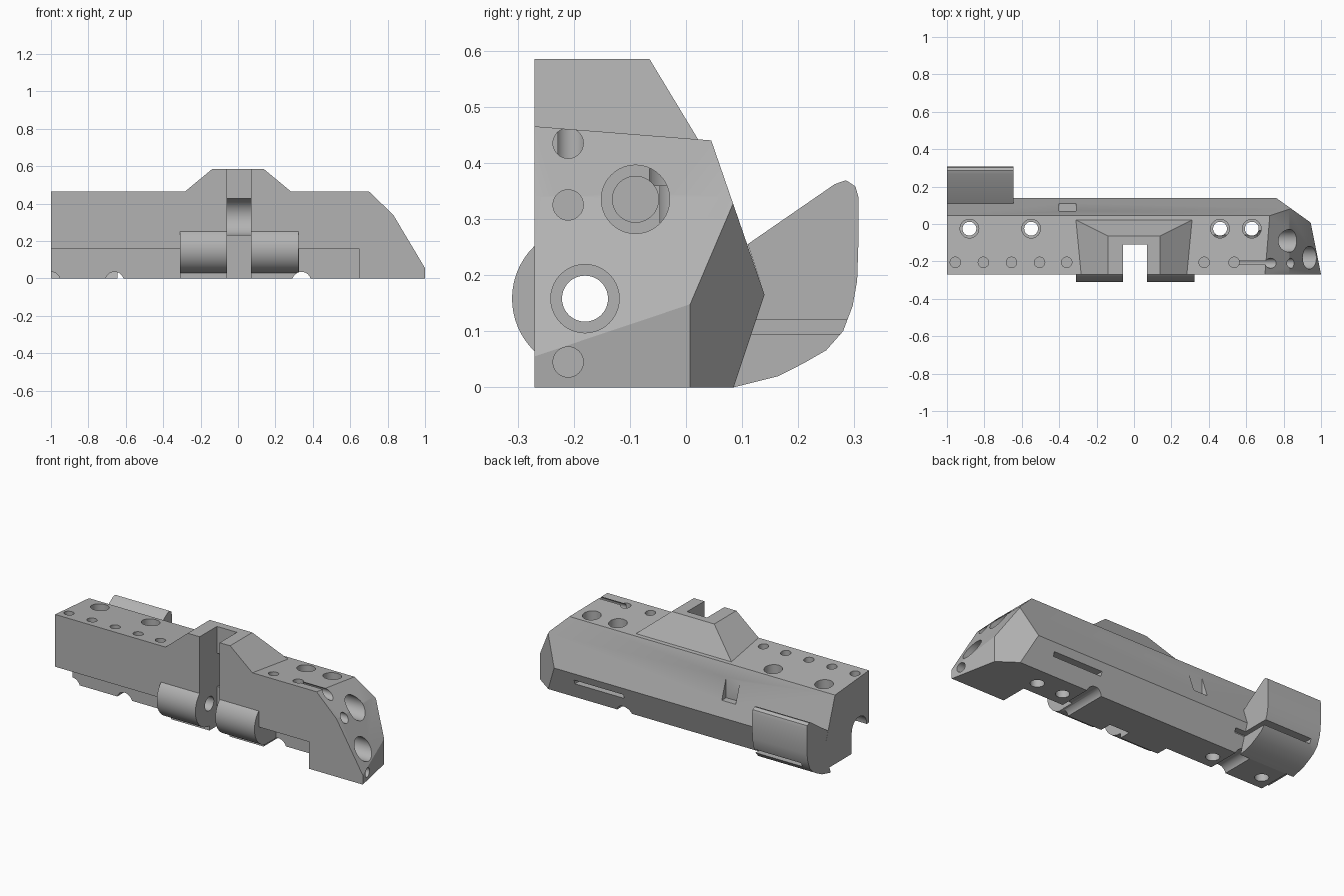
import bpy, bmesh, math
from mathutils import Vector

cube = bpy.data.objects.get("Cube")
if cube:
    bpy.data.objects.remove(cube, do_unlink=True)

grey = bpy.data.materials.new("plain_grey")
grey.use_nodes = True
grey.diffuse_color = (0.45, 0.45, 0.45, 1)
grey.node_tree.nodes["Principled BSDF"].inputs["Base Color"].default_value = (0.45, 0.45, 0.45, 1)


def finish(bm, name):
    bmesh.ops.recalc_face_normals(bm, faces=bm.faces)
    mesh = bpy.data.meshes.new(name)
    bm.to_mesh(mesh)
    bm.free()
    mesh.materials.append(grey)
    ob = bpy.data.objects.new(name, mesh)
    bpy.context.scene.collection.objects.link(ob)
    return ob


def prism(name, outline, x0, x1, planes=()):
    """Extrude a (y, z) outline along x, then trim it by planes."""
    bm = bmesh.new()
    face = bm.faces.new([bm.verts.new((x0, y, z)) for y, z in outline])
    out = bmesh.ops.extrude_face_region(bm, geom=[face])
    bmesh.ops.translate(bm, vec=(x1 - x0, 0, 0),
                        verts=[v for v in out["geom"] if isinstance(v, bmesh.types.BMVert)])
    for point, normal in planes:
        cut = bmesh.ops.bisect_plane(bm, geom=bm.verts[:] + bm.edges[:] + bm.faces[:],
                                     plane_co=point, plane_no=normal, clear_outer=True)
        edges = [e for e in cut["geom_cut"] if isinstance(e, bmesh.types.BMEdge)]
        bmesh.ops.contextual_create(bm, geom=edges)
    return finish(bm, name)


def box(name, x, y, z):
    return prism(name, [(y[0], z[0]), (y[1], z[0]), (y[1], z[1]), (y[0], z[1])], *x)


def rod(name, start, end, radius, sides=40):
    """Cylinder between two points."""
    a, b = Vector(start), Vector(end)
    bm = bmesh.new()
    bmesh.ops.create_cone(bm, cap_ends=True, segments=sides, radius1=radius,
                          radius2=radius, depth=(b - a).length)
    turn = Vector((0, 0, 1)).rotation_difference(b - a).to_matrix()
    bmesh.ops.rotate(bm, matrix=turn, verts=bm.verts)
    bmesh.ops.translate(bm, vec=(a + b) / 2, verts=bm.verts)
    return finish(bm, name)


def combine(target, tool, operation="DIFFERENCE", keep=False):
    mod = target.modifiers.new("join", "BOOLEAN")
    mod.object, mod.operation, mod.solver = tool, operation, "EXACT"
    bpy.context.view_layer.objects.active = target
    bpy.ops.object.modifier_apply(modifier=mod.name)
    if not keep:
        bpy.data.objects.remove(tool, do_unlink=True)


# Main block with the bevelled nose
body = prism("main_body",
             [(-.27, 0), (.085, 0), (.14, .165), (.045, .44), (-.27, .465)], -1, 1.1,
             [((.70, 0, .465), (.125, 0, .13)),
              ((.83, 0, .34), (.285, 0, .17)),
              ((1, -.27, 0), (1, .2, 0)),
              ((.955, 0, 0), (1, 1.4, 0))])

# Raised hump on top
bm = bmesh.new()
rings = []
for z, x, y in ((.38, .385, .059), (.585, .138, -.065)):
    rings.append([bm.verts.new((px, py, z)) for px, py in
                  ((-x, -.27), (x, -.27), (x, y), (-x, y))])
bm.faces.new(rings[0])
bm.faces.new(rings[1])
for i in range(4):
    j = (i + 1) % 4
    bm.faces.new((rings[0][i], rings[0][j], rings[1][j], rings[1][i]))
combine(body, finish(bm, "hump"), "UNION")

# Long front recesses with a rounded roof
PIN_Y, PIN_Z = -.18, .158
for x0, x1 in ((-1.1, -.31), (.325, .65)):
    combine(body, box("recess", (x0, x1), (-.4, -.11), (-.1, PIN_Z)))
    combine(body, rod("recess_roof", (x0, PIN_Y, PIN_Z), (x1, PIN_Y, PIN_Z), .0699))

# Hinge barrel, then the centre slot that splits it
combine(body, box("barrel_relief", (-.31, .325), (-.4, PIN_Y), (-.1, PIN_Z)))
combine(body, rod("barrel", (-.311, PIN_Y, PIN_Z), (.324, PIN_Y, PIN_Z), .13, 64), "UNION")
combine(body, box("centre_slot", (-.06, .07), (-.5, -.11), (-.1, .8)))
combine(body, rod("slot_hollow", (-.06, -.09, .33), (.07, -.09, .33), .1))

# Lengthwise bores in the nose: y, z, radius, inner end
for y, z, r, x in ((PIN_Y, PIN_Z, .061, .72), (PIN_Y, PIN_Z, .041, -1.2),
                   (-.09, .335, .061, .66), (-.09, .335, .041, .3),
                   (-.21, .435, .027, .55), (-.21, .325, .027, .6),
                   (-.21, .045, .027, .8)):
    combine(body, rod("nose_bore", (x, y, z), (1.2, y, z), r))

# Counterbored bolt holes and small blind holes in the top
for x in (-.88, -.55, .46, .63):
    combine(body, rod("bolt_hole", (x, -.025, -.1), (x, -.025, .7), .037))
    combine(body, rod("counterbore", (x, -.025, .36), (x, -.025, .7), .05))
for x in (-.955, -.805, -.655, -.505, -.36, .375, .535):
    combine(body, rod("pin_hole", (x, -.205, .36), (x, -.205, .7), .028, 28))

# Grooves across the underside
for x in (-1, -.66, .34):
    combine(body, rod("groove", (x, -.5, -.015), (x, .5, -.015), .05))

# Rear pocket and narrow slot
combine(body, box("pocket", (-.4, -.31), (.07, .3), (.25, .37)))
combine(body, box("rear_slot", (.32, .64), (.08, .3), (.095, .12)))

# Curved rear tab with its slot
tab = prism("rear_tab",
            [(.085, 0), (.165, .02), (.21, .043), (.25, .066), (.28, .1), (.297, .145),
             (.305, .19), (.307, .25), (.307, .34), (.302, .358), (.285, .369),
             (.265, .362), (.11, .255), (.14, .165)], -1, -.645)
slot = box("tab_slot", (-.95, -.58), (.09, .4), (.095, .12))
combine(body, slot, keep=True)
combine(tab, slot)

# Smooth the round parts, keep the edges sharp
for ob in (body, tab):
    bpy.ops.object.select_all(action="DESELECT")
    ob.select_set(True)
    bpy.context.view_layer.objects.active = ob
    bpy.ops.object.shade_smooth_by_angle(angle=math.radians(28))
